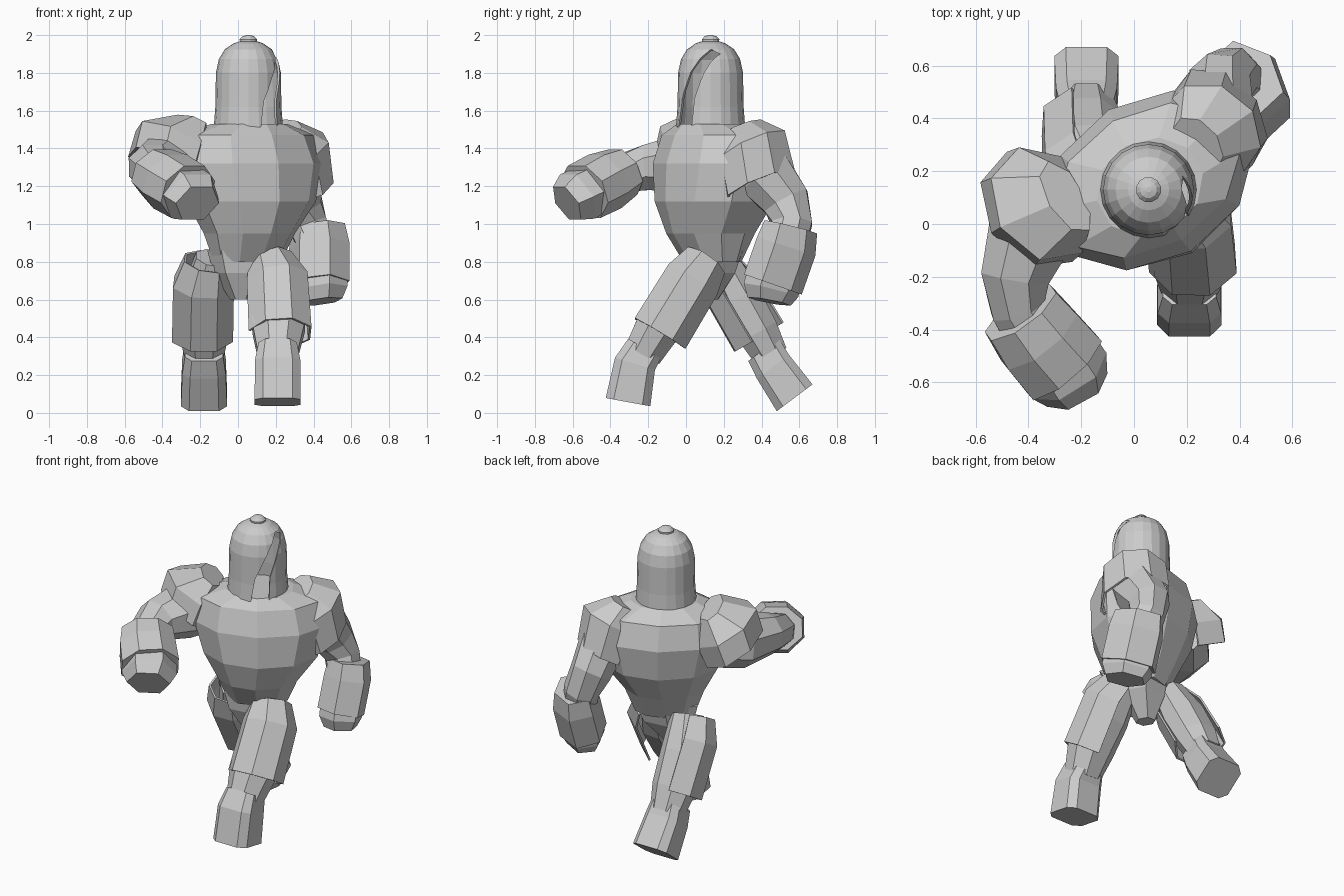
import bpy, bmesh
from math import sin, cos, radians, copysign
from mathutils import Vector as V

if "Cube" in bpy.data.objects:
    bpy.data.objects.remove(bpy.data.objects["Cube"])


def finish(name, bm, thick=0):
    bmesh.ops.recalc_face_normals(bm, faces=bm.faces)
    me = bpy.data.meshes.new(name)
    bm.to_mesh(me)
    bm.free()
    ob = bpy.data.objects.new(name, me)
    bpy.context.collection.objects.link(ob)
    if thick:
        m = ob.modifiers.new("thickness", 'SOLIDIFY')
        m.thickness = thick
        m.offset = 0
    return ob


def loft(name, rings, n=8, ref=(1, 0, 0), axis=None, arc=None, thick=0, phase=0.5, sq=1):
    """Join polygon rings (centre, radius_u, radius_v); arc = open plate, sq < 1 = boxier."""
    bm = bmesh.new()
    cs = [V(r[0]) for r in rings]
    rows = []
    for i, (c, ru, rv) in enumerate(rings):
        t = V(axis) if axis else cs[min(i + 1, len(cs) - 1)] - cs[max(i - 1, 0)]
        t.normalize()
        u = V(ref)
        u = (u - t * u.dot(t)).normalized()
        v = t.cross(u)
        if arc:
            angs = [radians(arc[0] + (arc[1] - arc[0]) * k / n) for k in range(n + 1)]
        else:
            angs = [radians(360 * (k + phase) / n) for k in range(n)]
        box = lambda w: copysign(abs(w) ** sq, w)
        rows.append([bm.verts.new(cs[i] + u * ru * box(cos(a)) + v * rv * box(sin(a)))
                     for a in angs])
    for a, b in zip(rows, rows[1:]):
        m = len(a)
        for k in range(m - 1 if arc else m):
            bm.faces.new((a[k], a[(k + 1) % m], b[(k + 1) % m], b[k]))
    if not arc or thick > .013:
        bm.faces.new(rows[0])
    if not arc:
        bm.faces.new(rows[-1])
    return finish(name, bm, thick)


# torso, turned 30 degrees, and pelvis
S = (cos(radians(30)), sin(radians(30)), 0)
loft("torso", [((.05, .14, .80), .19, .14), ((.06, .13, .95), .25, .23),
               ((.07, .15, 1.12), .36, .30), ((.06, .165, 1.32), .42, .31),
               ((.05, .165, 1.47), .38, .26), ((.06, .14, 1.53), .21, .18)],
     n=10, ref=S, axis=(0, 0, 1))
loft("pelvis", [((.04, .14, .86), .22, .15), ((.03, .13, .74), .17, .13),
                ((.01, .12, .60), .05, .06)], n=6, ref=S, axis=(0, 0, 1))

# legs: thigh and shin, boot, thigh plate
loft("front_leg", [((.16, .1, .82), .10, .10), ((.20, -.02, .62), .145, .13),
                   ((.215, -.15, .45), .15, .13), ((.21, -.23, .31), .115, .11)])
loft("front_boot", [((.21, -.22, .34), .105, .105), ((.21, -.27, .26), .125, .115),
                    ((.21, -.307, .057), .127, .125)], sq=.5)
loft("front_thigh_plate", [((.17, .10, .80), .12, .12), ((.21, .03, .70), .165, .155),
                           ((.225, -.14, .42), .17, .16)],
     n=5, arc=(-75, 165), thick=.012)
loft("rear_leg", [((-.13, .17, .82), .10, .10), ((-.17, .27, .62), .14, .13),
                  ((-.18, .38, .43), .14, .12), ((-.18, .45, .30), .11, .10)])
loft("rear_boot", [((-.18, .41, .335), .105, .105), ((-.18, .46, .245), .12, .11),
                   ((-.18, .575, .08), .127, .123)], axis=(0, .6, -.8), sq=.5)
loft("rear_thigh_plate", [((-.16, .15, .80), .13, .11), ((-.185, .22, .68), .165, .15),
                          ((-.19, .385, .40), .165, .155)],
     n=5, arc=(15, 255), thick=.012)

# raised arm
loft("raised_upper_arm", [((-.27, .14, 1.34), .17, .15), ((-.39, -.02, 1.31), .17, .18),
                          ((-.45, -.2, 1.30), .13, .14), ((-.44, -.32, 1.27), .11, .11),
                          ((-.37, -.43, 1.22), .11, .12)], ref=(0, 0, 1))
loft("raised_gauntlet", [((-.43, -.335, 1.275), .14, .165), ((-.36, -.43, 1.225), .165, .18),
                         ((-.265, -.54, 1.17), .16, .185)],
     n=8, ref=(0, 0, 1))
loft("raised_fist", [((-.29, -.51, 1.18), .145, .165), ((-.245, -.575, 1.145), .15, .165),
                     ((-.215, -.63, 1.11), .115, .13)], n=6, ref=(0, 0, 1))
loft("raised_shoulder_plate", [((-.26, .10, 1.53), .08, .15), ((-.345, .075, 1.43), .21, .23),
                               ((-.385, .05, 1.30), .20, .24)],
     n=6, ref=(-.75, -.45, 0), axis=(-.42, -.32, -.85), arc=(-150, 150), thick=.014)

# lowered arm
D = (.68, -.73, 0)
loft("lowered_upper_arm", [((.26, .3, 1.38), .15, .16), ((.32, .42, 1.26), .145, .16),
                           ((.325, .53, 1.12), .125, .135), ((.37, .56, 1.0), .11, .115),
                           ((.42, .52, .86), .10, .11)])
loft("lowered_gauntlet", [((.425, .555, .985), .16, .125), ((.43, .53, .88), .18, .145),
                          ((.43, .46, .68), .18, .145)], n=6, ref=D)
loft("lowered_fist", [((.43, .475, .74), .165, .13), ((.435, .45, .65), .165, .13),
                      ((.44, .44, .59), .13, .10)], n=6, ref=D)
loft("lowered_shoulder_plate", [((.24, .3, 1.5), .09, .12), ((.29, .35, 1.40), .19, .20),
                                ((.325, .40, 1.2), .165, .215)],
     n=6, ref=(.8, .4, .4), axis=(.25, .4, -.85), arc=(-130, 130), thick=.014)

# hollow helmet with domed top
HX, HY = .055, .13
prof = [(.178, 1.49), (.168, 1.62), (.165, 1.80), (.15, 1.87), (.12, 1.92),
        (.075, 1.95), (.03, 1.965)]
bm = bmesh.new()
N = 20
rows = [[bm.verts.new((HX + r * cos(radians(360 * k / N)), HY + r * sin(radians(360 * k / N)), z))
         for k in range(N)] for r, z in prof]
for a, b in zip(rows, rows[1:]):
    for k in range(N):
        bm.faces.new((a[k], a[(k + 1) % N], b[(k + 1) % N], b[k]))
bm.faces.new(rows[-1])
helmet = finish("helmet", bm, .014)

# slanted face opening cut toward the front right
bm = bmesh.new()
A = radians(-42)
out, side = V((cos(A), sin(A), 0)), V((-sin(A), cos(A), 0))
slit = [(-.10, 1.40), (.02, 1.40), (.035, 1.66), (.085, 1.80), (.125, 1.90), (.085, 1.925),
        (.01, 1.80), (-.055, 1.66)]
ends = [[bm.verts.new(V((HX, HY, z)) + side * h + out * d) for h, z in slit] for d in (.03, .4)]
bm.faces.new(ends[0])
bm.faces.new(ends[1])
for k in range(len(slit)):
    j = (k + 1) % len(slit)
    bm.faces.new((ends[0][k], ends[0][j], ends[1][j], ends[1][k]))
cutter = finish("slit_cutter", bm)
cutter.hide_render = True
cutter.hide_viewport = True
m = helmet.modifiers.new("face_opening", 'BOOLEAN')
m.object = cutter
m.operation = 'DIFFERENCE'
m.solver = 'EXACT'

# round knob on the crown
loft("helmet_knob", [((HX, HY, 1.95), .045, .045), ((HX, HY, 1.978), .048, .048),
                     ((HX, HY, 1.994), .032, .032), ((HX, HY, 2.0), .01, .01)],
     n=12, axis=(0, 0, 1))
